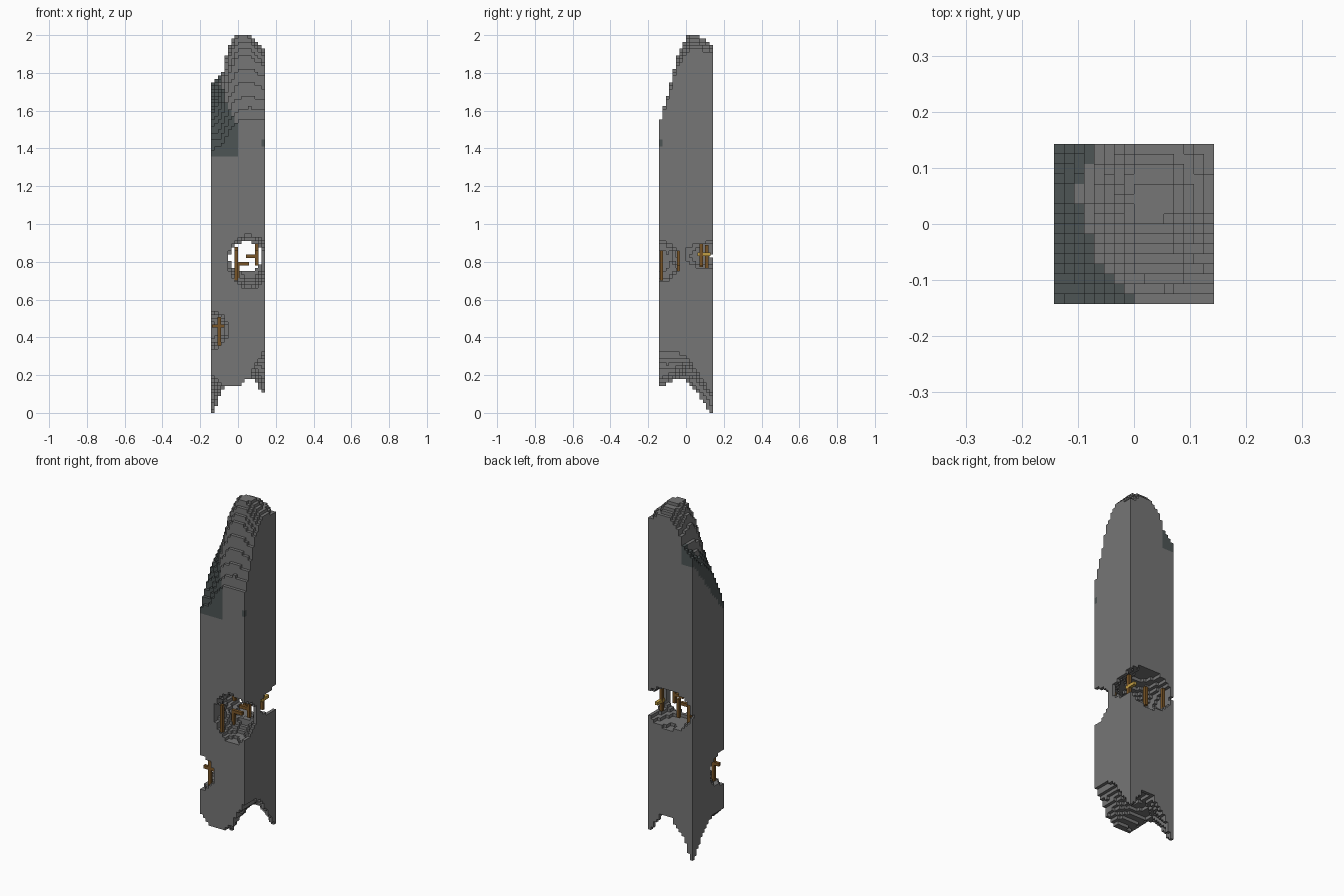
import bpy
import bmesh
from mathutils import Vector

default_cube = bpy.data.objects.get("Cube")
if default_cube:
    bpy.data.objects.remove(default_cube, do_unlink=True)

SIDE, LAYERS = 16, 112
STEP = 2 / LAYERS
HALF = SIDE * STEP / 2


def make_material(name, colour):
    mat = bpy.data.materials.new(name)
    mat.use_nodes = True
    mat.diffuse_color = (*colour, 1)
    mat.node_tree.nodes["Principled BSDF"].inputs["Base Color"].default_value = (*colour, 1)
    return mat


stone = make_material("grey stone", (0.18, 0.18, 0.18))
damp_stone = make_material("dark damp stone", (0.075, 0.09, 0.09))
rust = make_material("rusty brown", (0.19, 0.09, 0.02))
brass = make_material("bright ochre", (0.55, 0.35, 0.06))


# Broken ends: rows run from right (-x) to left (+x), columns from front to back
KNOTS_Y = (-HALF, -0.1, -0.05, 0, 0.05, HALF)
TOP_X = (-HALF, -0.09, -0.05, 0, 0.06, HALF)
TOP = ((1.38, 1.47, 1.57, 1.62, 1.66, 1.74),
       (1.39, 1.5, 1.65, 1.73, 1.76, 1.79),
       (1.47, 1.6, 1.78, 1.9, 1.95, 1.87),
       (1.52, 1.66, 1.87, 1.99, 2.01, 1.94),
       (1.53, 1.67, 1.88, 1.99, 2.01, 1.95),
       (1.53, 1.65, 1.82, 1.9, 1.92, 1.9))
BASE_X = (-HALF, -0.09, 0, 0.06, 0.1, HALF)
BASE = ((0.2, 0.2, 0.2, 0.16, 0.11, -0.04),
        (0.15, 0.16, 0.18, 0.2, 0.18, 0.1),
        (0.13, 0.15, 0.18, 0.22, 0.23, 0.22),
        (0.18, 0.19, 0.22, 0.25, 0.24, 0.22),
        (0.27, 0.26, 0.27, 0.28, 0.25, 0.14),
        (0.33, 0.33, 0.33, 0.31, 0.22, 0.08))
# Edge of the damp patch along the depth
DAMP_EDGE = (0, -0.04, -0.07, -0.09, -0.105, -0.07)
# Blasted holes and the stray dark spot: centre, radii
HOLES = (((0.06, -0.15, 0.8), (0.115, 0.155, 0.14)),
         ((0.015, 0.15, 0.835), (0.15, 0.26, 0.115)),
         ((-0.15, -0.15, 0.44), (0.1, 0.14, 0.1)))
SPOT = ((HALF, -HALF, 1.435), (0.02, 0.02, 0.02))


def lerp(knots, values, t):
    for a, b, u, v in zip(knots, knots[1:], values, values[1:]):
        if t <= b:
            return u + (v - u) * (t - a) / (b - a)
    return values[-1]


def surface(knots_x, rows, x, y):
    return lerp(knots_x, [lerp(KNOTS_Y, row, y) for row in rows], x)


def inside(p, ellipsoid):
    return sum(((a - c) / r) ** 2 for a, c, r in zip(p, *ellipsoid)) < 1


def centre(i, j, k):
    return ((i + 0.5) * STEP - HALF, (j + 0.5) * STEP - HALF, (k + 0.5) * STEP)


def stone_colour(p):
    x, y, z = p
    damp = x < lerp(KNOTS_Y, DAMP_EDGE, y) and z > 1.34 + 1.3 * (y + HALF)
    return 1 if damp or inside(p, SPOT) else 0


# Fill the column with blocks, leaving out the broken ends and holes
blocks = set()
for i in range(SIDE):
    for j in range(SIDE):
        x, y, _ = centre(i, j, 0)
        low = surface(BASE_X, BASE, x, y)
        high = surface(TOP_X, TOP, x, y)
        for k in range(LAYERS):
            p = centre(i, j, k)
            if low <= p[2] <= high and not any(inside(p, h) for h in HOLES):
                blocks.add((i, j, k))


def block_shell(name, cells, materials, colour_rule):
    """Skin a set of blocks with outward faces, then merge the flat areas."""
    bm = bmesh.new()
    corners = {}

    def corner(c):
        if c not in corners:
            corners[c] = bm.verts.new((c[0] * STEP - HALF, c[1] * STEP - HALF, c[2] * STEP))
        return corners[c]

    for cell in sorted(cells):
        for axis in range(3):
            u, v = (axis + 1) % 3, (axis + 2) % 3
            for side in (0, 1):
                beside = list(cell)
                beside[axis] += 2 * side - 1
                if tuple(beside) in cells:
                    continue
                loop = []
                for du, dv in ((0, 0), (1, 0), (1, 1), (0, 1)):
                    c = list(cell)
                    c[axis] += side
                    c[u] += du
                    c[v] += dv
                    loop.append(corner(tuple(c)))
                face = bm.faces.new(loop if side else loop[::-1])
                face.material_index = colour_rule(centre(*cell))
    bmesh.ops.dissolve_limit(bm, angle_limit=0.01, verts=bm.verts[:], edges=bm.edges[:],
                             delimit={'MATERIAL'})
    mesh = bpy.data.meshes.new(name)
    bm.to_mesh(mesh)
    bm.free()
    for mat in materials:
        mesh.materials.append(mat)
    obj = bpy.data.objects.new(name, mesh)
    bpy.context.collection.objects.link(obj)
    return obj


block_shell("broken_column", blocks, (stone, damp_stone), stone_colour)


# Exposed reinforcement bars inside the holes
def bar(name, start, end, mat):
    a, b = Vector(start), Vector(end)
    bpy.ops.mesh.primitive_cube_add(size=1, location=(a + b) / 2)
    obj = bpy.context.object
    obj.name = name
    obj.scale = [abs(d) + STEP for d in b - a]
    bpy.ops.object.transform_apply(location=False, rotation=False, scale=True)
    obj.data.materials.append(mat)


def upright(name, x, y, low, high):
    bar(name, (x, y, low), (x, y, high), rust)


upright("front_bar", -0.01, -0.13, 0.71, 0.85)
upright("inner_bar_right", 0, -0.04, 0.72, 0.79)
upright("inner_bar_left", 0.1, -0.04, 0.79, 0.85)
upright("back_bar_left", 0.1, 0.08, 0.79, 0.9)
upright("back_bar_middle", -0.01, 0.08, 0.78, 0.87)
upright("back_bar_right", -0.1, 0.11, 0.77, 0.88)
upright("corner_bar", -0.1, -0.11, 0.36, 0.5)
bar("inner_cross_bar", (0, -0.04, 0.79), (0.05, -0.04, 0.79), rust)
bar("inner_upper_cross_bar", (0.05, -0.04, 0.83), (0.1, -0.04, 0.83), rust)
bar("corner_cross_bar", (-0.13, -0.11, 0.46), (-0.08, -0.11, 0.46), rust)
bar("back_tie", (0.1, 0.07, 0.84), (0.1, 0.12, 0.84), brass)
